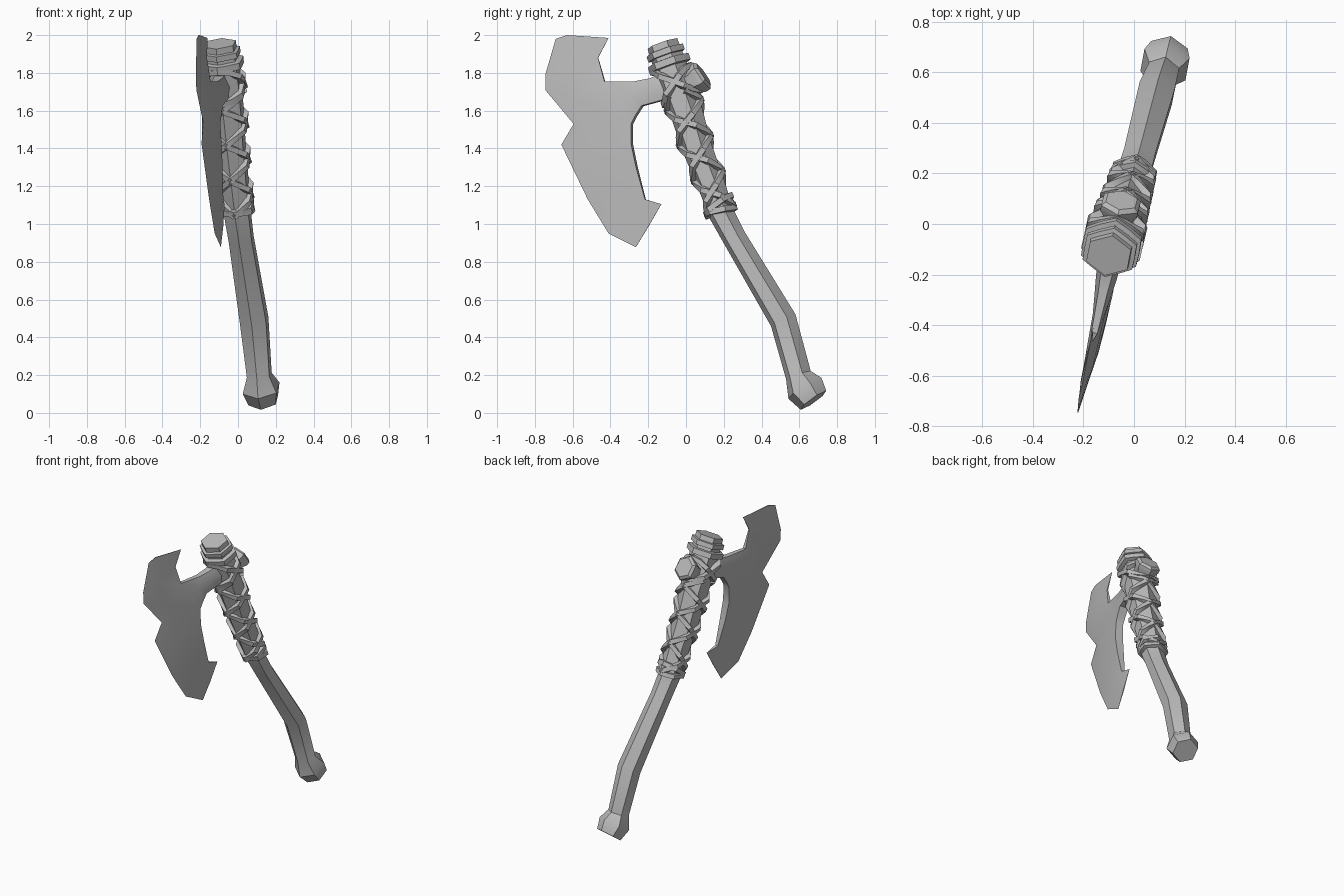
import bpy, bmesh, math
from mathutils import Vector

if "Cube" in bpy.data.objects:
    bpy.data.objects.remove(bpy.data.objects["Cube"])

GREY = bpy.data.materials.new("plain_grey")
GREY.diffuse_color = (0.5, 0.5, 0.5, 1)
GREY.use_nodes = True
GREY.node_tree.nodes["Principled BSDF"].inputs["Base Color"].default_value = GREY.diffuse_color

# The whole axe lies along one slightly turned plane
N = Vector((1, -0.208, 0.036)).normalized()


def on_plane(y, z):
    return Vector((-0.004 + 0.208 * y - 0.036 * z, y, z))


def finish(name, bm, angle=35):
    bmesh.ops.remove_doubles(bm, verts=bm.verts, dist=0.0005)
    bmesh.ops.recalc_face_normals(bm, faces=bm.faces)
    me = bpy.data.meshes.new(name)
    bm.to_mesh(me)
    bm.free()
    me.materials.append(GREY)
    ob = bpy.data.objects.new(name, me)
    bpy.context.collection.objects.link(ob)
    bpy.ops.object.select_all(action='DESELECT')
    ob.select_set(True)
    bpy.context.view_layer.objects.active = ob
    bpy.ops.object.shade_smooth_by_angle(angle=math.radians(angle))
    return ob


def loft(name, rings, closed=False, angle=35):
    bm = bmesh.new()
    vs = [[bm.verts.new(p) for p in r] for r in rings]
    n = len(vs[0])
    pairs = list(zip(vs, vs[1:])) + ([(vs[-1], vs[0])] if closed else [])
    for a, b in pairs:
        for i in range(n):
            j = (i + 1) % n
            bm.faces.new((a[i], a[j], b[j], b[i]))
    if not closed:
        bm.faces.new(vs[0])
        bm.faces.new(vs[-1])
    return finish(name, bm, angle)


# Handle stations from top to bottom: y, z, radius
AXIS = [(-.125, 1.955, .085), (-.095, 1.87, .088), (-.05, 1.74, .092), (0, 1.6, .088),
        (.06, 1.4, .08), (.13, 1.22, .074), (.19, 1.05, .068), (.26, .92, .064),
        (.515, .49, .073), (.595, .2, .07), (.63, .13, .105), (.675, .067, .085)]


def frame(i):
    a, b = AXIS[max(i - 1, 0)], AXIS[min(i + 1, len(AXIS) - 1)]
    t = (on_plane(*a[:2]) - on_plane(*b[:2])).normalized()
    p = t.cross(N).normalized()
    return p if p.y > 0 else -p


def hexagon(c, p, q, ry, rx):
    return [c + p * ry * math.cos(k * math.pi / 3) + q * rx * math.sin(k * math.pi / 3)
            for k in range(6)]


loft("handle", [hexagon(on_plane(y, z), frame(i), N, r, r * (1.0 if i > 8 else 1.12))
                for i, (y, z, r) in enumerate(AXIS)])

# Peg sticking out behind the head
d = Vector((0, .83, .55))
d = (d - N * d.dot(N)).normalized()
side = d.cross(N)
loft("rear_peg", [hexagon(on_plane(-.04, 1.70) + d * s, side, N, r, r)
                  for s, r in ((0, .07), (.10, .07), (.125, .085), (.15, .085), (.165, .068))])


def surface(z, th):
    """Point on the hexagonal handle and outward direction at height z, angle th."""
    i = next((k for k in range(1, 7) if AXIS[k][1] <= z), 7)
    a, b = AXIS[i - 1], AXIS[i]
    f = (a[1] - z) / (a[1] - b[1])
    y, r = a[0] + (b[0] - a[0]) * f, a[2] + (b[2] - a[2]) * f
    p = frame(i - 1).lerp(frame(i), f).normalized()
    r *= 0.9 / math.cos(th % (math.pi / 3) - math.pi / 6)
    out = p * math.cos(th) + N * math.sin(th) * 1.12
    return on_plane(y, z) + out * r, out.normalized()


def strap(name, path, closed=False, width=.036, thick=.02):
    pts = [surface(z, th) for z, th in path]
    n, rings = len(pts), []
    for i, (c, o) in enumerate(pts):
        if closed:
            t = pts[(i + 1) % n][0] - pts[i - 1][0]
        else:
            t = pts[min(i + 1, n - 1)][0] - pts[max(i - 1, 0)][0]
        w = t.cross(o).normalized() * width / 2
        lo, hi = c - o * .012, c + o * thick
        rings.append([lo - w, lo + w, hi + w * .8, hi - w * .8])
    loft(name, rings, closed, 40)


def ring(name, z, tilt, **kw):
    steps = [k * math.pi / 6 for k in range(12)]
    strap(name, [(z + tilt * math.cos(t), t) for t in steps], True, **kw)


# Criss-cross lacing along the grip
for sgn in (1, -1):
    for start in (0, math.pi):
        path = [(1.07 + .62 * k / 20, start + sgn * k * math.pi / 6) for k in range(21)]
        strap("lacing", path)

# Bands closing the lacing, and bands around the head
ring("lower_band", 1.07, -.015)
ring("lower_band", 1.10, .02)
ring("head_cross_band", 1.755, -.085, thick=.026)
ring("head_cross_band", 1.735, .07, thick=.022)
ring("top_band", 1.85, .0, width=.045, thick=.024)
ring("top_band", 1.905, .0, width=.04, thick=.014)

# Blade rows: cutting edge, middle, inner edge as y, z, half thickness
ROWS = [((-.69, 1.98, 0), (-.63, 2.0, .003), (-.41, 1.985, 0)),
        ((-.745, 1.79, 0), (-.62, 1.82, .012), (-.465, 1.88, .004)),
        ((-.745, 1.71, 0), (-.57, 1.66, .018), (-.43, 1.755, .012)),
        ((-.595, 1.53, 0), (-.53, 1.55, .02), (-.285, 1.53, .026)),
        ((-.66, 1.42, 0), (-.50, 1.40, .02), (-.285, 1.42, .028)),
        ((-.52, 1.13, 0), (-.39, 1.2, .018), (-.26, 1.3, .024)),
        ((-.41, .95, 0), (-.3, 1.07, .012), (-.215, 1.13, .012)),
        ((-.265, .877, 0), (-.2, .985, .003), (-.13, 1.105, 0))]
# Neck rows: top, ridge, bottom
NECK = [((-.43, 1.755, .012), (-.36, 1.68, .024), (-.285, 1.53, .026)),
        ((-.27, 1.755, .018), (-.29, 1.69, .032), (-.265, 1.57, .028)),
        ((-.19, 1.77, .024), (-.21, 1.70, .042), (-.23, 1.625, .03)),
        ((-.03, 1.83, .03), (-.03, 1.74, .05), (-.03, 1.68, .035))]

polys = []
for i, (a, b) in enumerate(zip(ROWS, ROWS[1:])):
    polys.append((a[0], a[1], b[1], b[0]))
    if i == 2:  # the neck joins here
        polys += [(a[1], a[2], NECK[0][1]), (a[1], NECK[0][1], b[2], b[1])]
    else:
        polys.append((a[1], a[2], b[2], b[1]))
for a, b in zip(NECK, NECK[1:]):
    polys += [(a[k], b[k], b[k + 1], a[k + 1]) for k in (0, 1)]

bm = bmesh.new()
front, back = {}, {}
for p in {p for poly in polys for p in poly}:
    c = on_plane(p[0], p[1])
    front[p] = bm.verts.new(c + N * p[2])
    back[p] = bm.verts.new(c - N * p[2]) if p[2] else front[p]
edges = {(a, b) for poly in polys for a, b in zip(poly, poly[1:] + poly[:1])}
for poly in polys:
    bm.faces.new([front[p] for p in poly])
    bm.faces.new([back[p] for p in reversed(poly)])
# Rim along the open outline
for a, b in edges:
    if (b, a) not in edges:
        loop = list(dict.fromkeys((front[b], front[a], back[a], back[b])))
        if len(loop) > 2:
            bm.faces.new(loop)
finish("blade", bm, 30)
